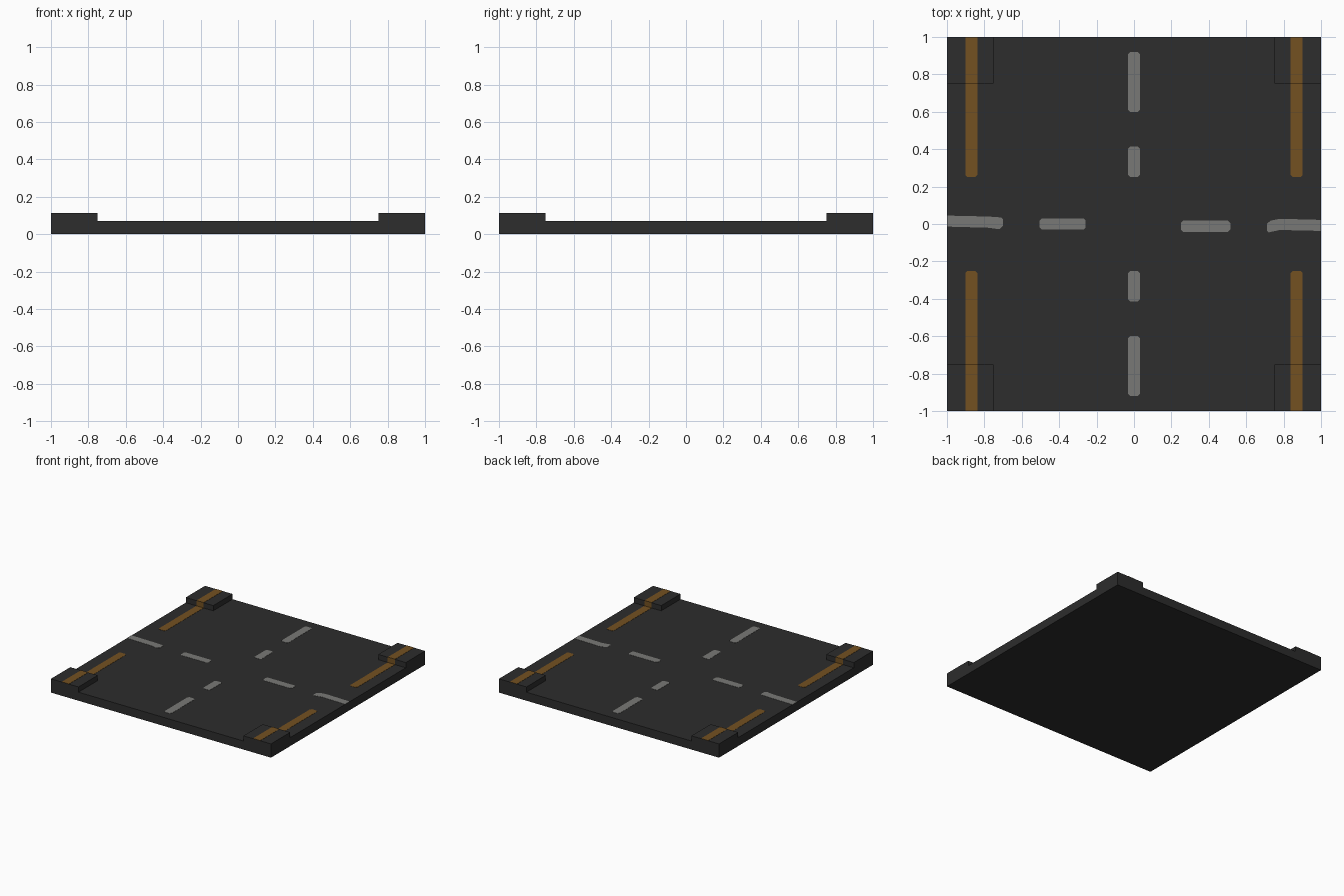
import bpy, bmesh

if "Cube" in bpy.data.objects:
    bpy.data.objects.remove(bpy.data.objects["Cube"])

SLAB, TOP, CORNER = 0.07, 0.113, 0.75
LIFT = 0.0015


def material(name, color):
    m = bpy.data.materials.new(name)
    m.diffuse_color = (*color, 1)
    m.use_nodes = True
    m.node_tree.nodes["Principled BSDF"].inputs["Base Color"].default_value = m.diffuse_color
    return m


asphalt = material("asphalt", (0.026, 0.026, 0.026))
white = material("worn_white_paint", (0.19, 0.19, 0.18))
orange = material("orange_paint", (0.175, 0.083, 0.015))


def finish(name, bm, mat):
    bmesh.ops.recalc_face_normals(bm, faces=bm.faces)
    me = bpy.data.meshes.new(name)
    bm.to_mesh(me)
    bm.free()
    me.materials.append(mat)
    ob = bpy.data.objects.new(name, me)
    bpy.context.collection.objects.link(ob)
    return ob


def plate(name, outline, z, mat):
    """Thin paint plate from a flat outline."""
    bm = bmesh.new()
    face = bm.faces.new([bm.verts.new((x, y, z)) for x, y in outline])
    ext = bmesh.ops.extrude_face_region(bm, geom=[face])
    for v in ext["geom"]:
        if isinstance(v, bmesh.types.BMVert):
            v.co.z += LIFT
    return finish(name, bm, mat)


def dash(x0, x1, y0, y1, c0=0.012, c1=0.012):
    """Rectangle with clipped corners: c0 at the inner (low) end, c1 at the outer end."""
    if x1 - x0 > y1 - y0:
        a, b = c0, c1
        pts = [(x0 + a, y0), (x1 - b, y0), (x1, y0 + b), (x1, y1 - b),
               (x1 - b, y1), (x0 + a, y1), (x0, y1 - a), (x0, y0 + a)]
    else:
        a, b = c0, c1
        pts = [(x0 + a, y0), (x1 - a, y0), (x1, y0 + a), (x1, y1 - b),
               (x1 - b, y1), (x0 + b, y1), (x0, y1 - b), (x0, y0 + a)]
    return list(dict.fromkeys(pts))


# Road slab with four raised corner blocks, one closed mesh
bm = bmesh.new()
lines = [-1, -CORNER, CORNER, 1]
grid = [[bm.verts.new((x, y, 0)) for x in lines] for y in lines]
for j in range(3):
    for i in range(3):
        bm.faces.new((grid[j][i], grid[j][i + 1], grid[j + 1][i + 1], grid[j + 1][i]))
ext = bmesh.ops.extrude_face_region(bm, geom=bm.faces[:])
top = [g for g in ext["geom"] if isinstance(g, bmesh.types.BMFace)]
for v in {v for f in top for v in f.verts}:
    v.co.z = SLAB
corners = [f for f in top if min(abs(c) for c in f.calc_center_median()[:2]) > CORNER]
for f in bmesh.ops.extrude_discrete_faces(bm, faces=corners)["faces"]:
    for v in f.verts:
        v.co.z = TOP
finish("road_slab", bm, asphalt)

# Orange edge stripes, climbing over the corner blocks
for sx in (-1, 1):
    for sy in (-1, 1):
        def flip(pts):
            return [(sx * x, sy * y) for x, y in pts]
        x0, x1 = 0.837, 0.902
        plate("edge_stripe", flip(dash(x0, x1, 0.25, CORNER, 0.012, 0)), SLAB, orange)
        plate("corner_stripe", flip(dash(x0, x1, CORNER, 1, 0, 0)), TOP, orange)
        # painted riser on the inner side of the block
        bm = bmesh.new()
        y = sy * (CORNER - LIFT)
        bm.faces.new([bm.verts.new((sx * x, y, z)) for x, z in
                      ((x0, SLAB), (x1, SLAB), (x1, TOP), (x0, TOP))])
        ob = finish("riser_stripe", bm, orange)
        if ob.data.polygons[0].normal.y * sy > 0:
            ob.data.flip_normals()

# White centre dashes running front to back
for s in (-1, 1):
    for y0, y1 in ((0.25, 0.415), (0.60, 0.92)):
        plate("long_lane_dash", [(s * x, s * y) for x, y in dash(-0.032, 0.032, y0, y1)], SLAB, white)

# White dashes running side to side, the outer ones slightly bent
plate("right_inner_dash", dash(0.25, 0.515, -0.042, 0.018), SLAB, white)
plate("left_inner_dash", dash(-0.505, -0.258, -0.03, 0.03), SLAB, white)
bent = [(0.72, -0.045), (0.78, -0.032), (1, -0.037), (1, 0.022),
        (0.78, 0.028), (0.73, 0.018), (0.71, 0.0), (0.71, -0.035)]
plate("right_outer_dash", bent, SLAB, white)
plate("left_outer_dash", [(-x + (0.01 if x < 0.75 else 0), -y + (0.008 if x > 0.75 else -0.01))
                          for x, y in bent], SLAB, white)
